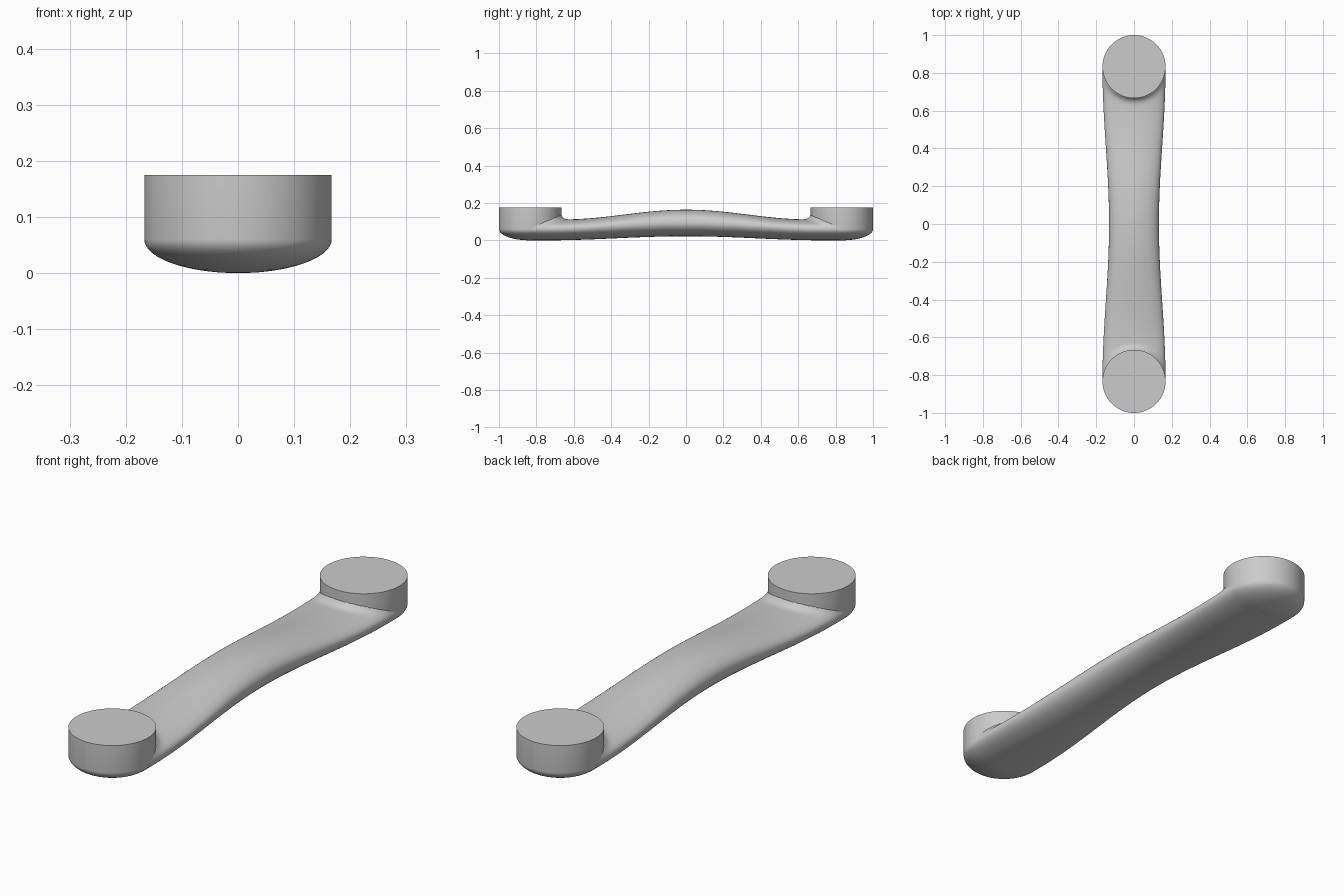
import bpy, bmesh
from math import sin, cos, pi, hypot, sqrt

if "Cube" in bpy.data.objects:
    bpy.data.objects.remove(bpy.data.objects["Cube"])

R, POST_Y, TOP, SHOULDER = 0.167, 0.833, 0.175, 0.06
FILLET = 0.04


def ease(y, end):
    """0 at the middle of the handle, 1 at |y| >= end."""
    return 0.5 - 0.5 * cos(pi * min(abs(y) / end, 1))


def loft(name, rings, cap_last=False, cap_first=False):
    bm = bmesh.new()
    rows = [[bm.verts.new(p) for p in ring] for ring in rings]
    n = len(rows[0])
    for a, b in zip(rows, rows[1:]):
        for i in range(n):
            j = (i + 1) % n
            bm.faces.new((a[i], a[j], b[j], b[i]))
    if cap_first:
        bm.faces.new(rows[0])
    if cap_last:
        bm.faces.new(rows[-1])
    bmesh.ops.remove_doubles(bm, verts=bm.verts, dist=1e-5)
    bmesh.ops.recalc_face_normals(bm, faces=bm.faces)
    mesh = bpy.data.meshes.new(name)
    bm.to_mesh(mesh)
    bm.free()
    obj = bpy.data.objects.new(name, mesh)
    bpy.context.collection.objects.link(obj)
    bpy.ops.object.select_all(action='DESELECT')
    obj.select_set(True)
    bpy.context.view_layer.objects.active = obj
    bpy.ops.object.shade_smooth_by_angle(angle=0.7)
    return obj


# Bowed grip: rounded sections, with a fillet rising against each post
def grip_ring(y, n=64):
    top = 0.164 - 0.052 * ease(y, 0.66)
    bottom = 0.022 * (1 - ease(y, 0.75))
    mid = 0.092 - (0.092 - SHOULDER) * ease(y, 0.75)
    half = 0.132 + (R - 0.132) * ease(y, POST_Y)
    ring = []
    for i in range(n):
        a = 2 * pi * i / n
        c, s = cos(a), sin(a)
        x = half * c
        if s > 0:
            z = mid + (top - mid) * s ** 0.85
            d = max(hypot(x, abs(y) - POST_Y) - R, 0)
            if d < FILLET:
                z += (FILLET - sqrt(FILLET ** 2 - (FILLET - d) ** 2)) * s * 0.7
        else:
            z = mid + (mid - bottom) * s
        ring.append((x, y, z))
    return ring


# Sections are closer together near the posts
half_ys = [0.6 * i / 24 for i in range(1, 25)]
half_ys += [0.6 + (POST_Y - 0.6) * i / 36 for i in range(1, 37)]
ys = [-y for y in reversed(half_ys)] + [0] + half_ys
loft("grip", [grip_ring(y) for y in ys], True, True)

# Mounting posts: flat top, straight wall, elliptical underside
profile = [(R * sin(pi / 2 * i / 14), SHOULDER * (1 - cos(pi / 2 * i / 14)))
           for i in range(15)] + [(R, TOP)]
for side, label in ((-1, "front_post"), (1, "back_post")):
    rings = [[(r * cos(2 * pi * i / 64), side * POST_Y + r * sin(2 * pi * i / 64), z)
              for i in range(64)] for r, z in profile[1:]]
    loft(label, rings, True, True)
